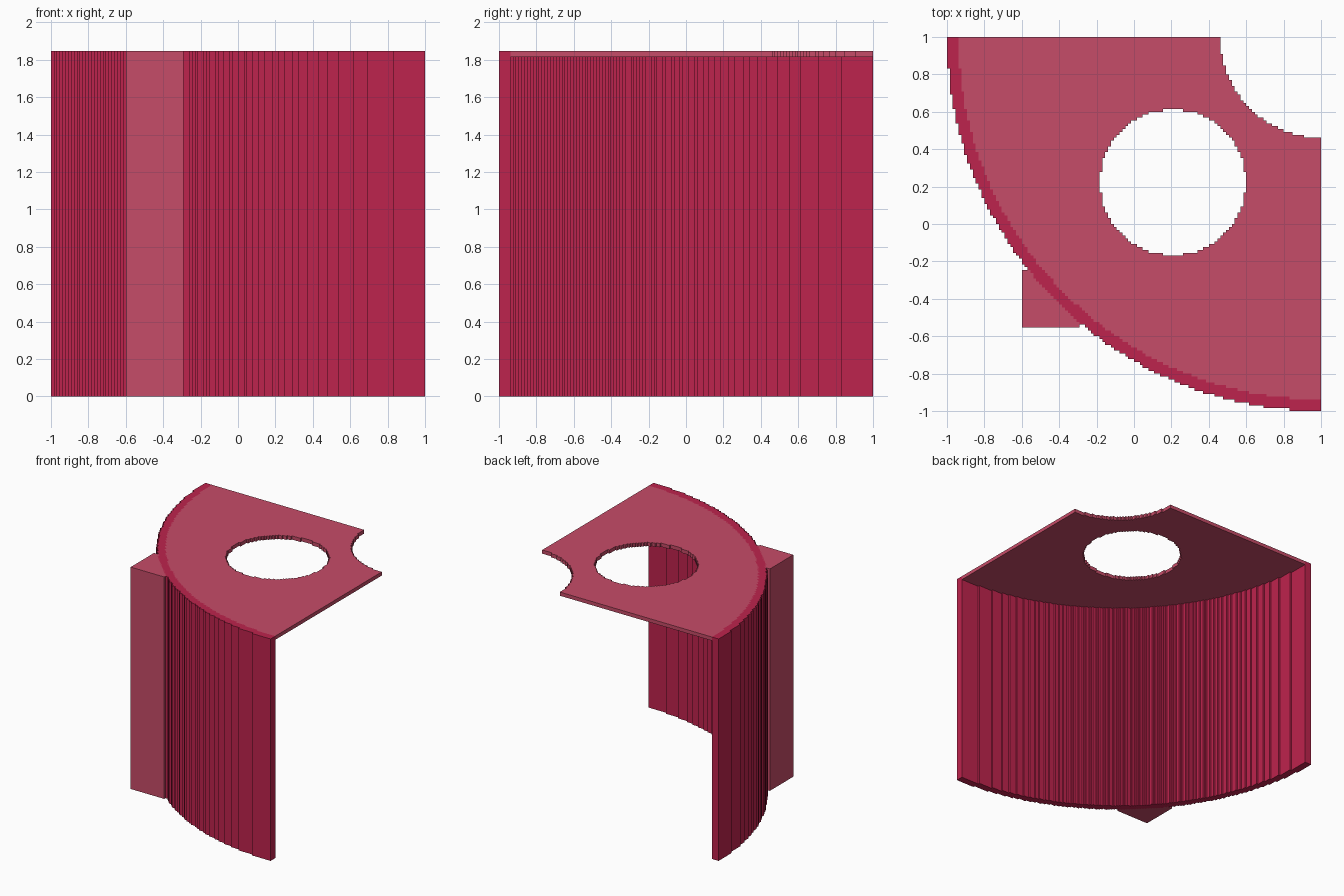
import bpy
import bmesh
import math

cube = bpy.data.objects.get("Cube")
if cube:
    bpy.data.objects.remove(cube, do_unlink=True)

CELLS = 130              # footprint is a square of stepped cells
UNIT = 2 / CELLS
HEIGHT = 120
WALL = 4
PLATE = 2


def material(name, colour):
    mat = bpy.data.materials.new(name)
    mat.use_nodes = True
    mat.diffuse_color = (*colour, 1)
    mat.node_tree.nodes["Principled BSDF"].inputs["Base Color"].default_value = (*colour, 1)
    return mat


crimson = material("crimson", (0.515, 0.0168, 0.074))
rose = material("rose", (0.565, 0.072, 0.138))


def stairs(radius):
    """Stepped quarter arc about the back left corner, from back to left."""
    points = []
    for row in range(radius):
        width = math.floor(math.sqrt(radius ** 2 - (row + 0.5) ** 2) + 0.5)
        points += [(CELLS - width, CELLS - row), (CELLS - width, CELLS - row - 1)]
    return points + [(CELLS, CELLS - radius)]


def stepped_circle(cx, cy, radius):
    """Full stepped circle centred on the middle of a cell."""
    quarter = []
    for row in range(math.floor(radius) + 1):
        width = math.floor(math.sqrt(radius ** 2 - row ** 2)) + 0.5
        quarter += [(width, max(row - 0.5, 0)), (width, row + 0.5)]
    points = []
    for _ in range(4):
        points += [(cx + x, cy + y) for x, y in quarter]
        quarter = [(-y, x) for x, y in quarter]
    return points


def tidy(loop):
    """Drop repeated and collinear points."""
    loop = [p for i, p in enumerate(loop) if p != loop[i - 1]]
    result = []
    for i, b in enumerate(loop):
        a, c = loop[i - 1], loop[(i + 1) % len(loop)]
        if (b[0] - a[0]) * (c[1] - b[1]) != (b[1] - a[1]) * (c[0] - b[0]):
            result.append(b)
    return result


def prism(name, loops, bottom, top, mat):
    """Fill the outline, minus inner loops, and extrude it upward."""
    bm = bmesh.new()
    for loop in loops:
        verts = [bm.verts.new((x * UNIT - 1, y * UNIT - 1, bottom * UNIT))
                 for x, y in tidy(loop)]
        for i, v in enumerate(verts):
            bm.edges.new((verts[i - 1], v))
    bmesh.ops.triangle_fill(bm, use_beauty=True, edges=bm.edges[:], normal=(0, 0, 1))
    raised = bmesh.ops.extrude_face_region(bm, geom=bm.faces[:], use_keep_orig=True)
    moved = [g for g in raised["geom"] if isinstance(g, bmesh.types.BMVert)]
    bmesh.ops.translate(bm, verts=moved, vec=(0, 0, (top - bottom) * UNIT))
    bmesh.ops.recalc_face_normals(bm, faces=bm.faces[:])
    mesh = bpy.data.meshes.new(name)
    bm.to_mesh(mesh)
    bm.free()
    mesh.materials.append(mat)
    obj = bpy.data.objects.new(name, mesh)
    bpy.context.collection.objects.link(obj)
    return obj


outer = stairs(CELLS)
inner = stairs(CELLS - WALL)

# Curved outer wall
prism("curved_wall", [outer + inner[::-1]], 0, HEIGHT, crimson)

# Top plate with a corner notch and a round hole
prism("top_plate", [inner + stairs(35)[::-1], stepped_circle(78.5, 79.5, 25.3)],
      HEIGHT - PLATE, HEIGHT, rose)

# Square corner post, trimmed to the outside of the wall
x0, x1, y0, y1 = 26, 46, 29, 49
trim = [(min(max(x, x0), x1), min(max(y, y0), y1)) for x, y in outer]
prism("corner_post", [[(x0, y0)] + trim], 0, HEIGHT, rose)
